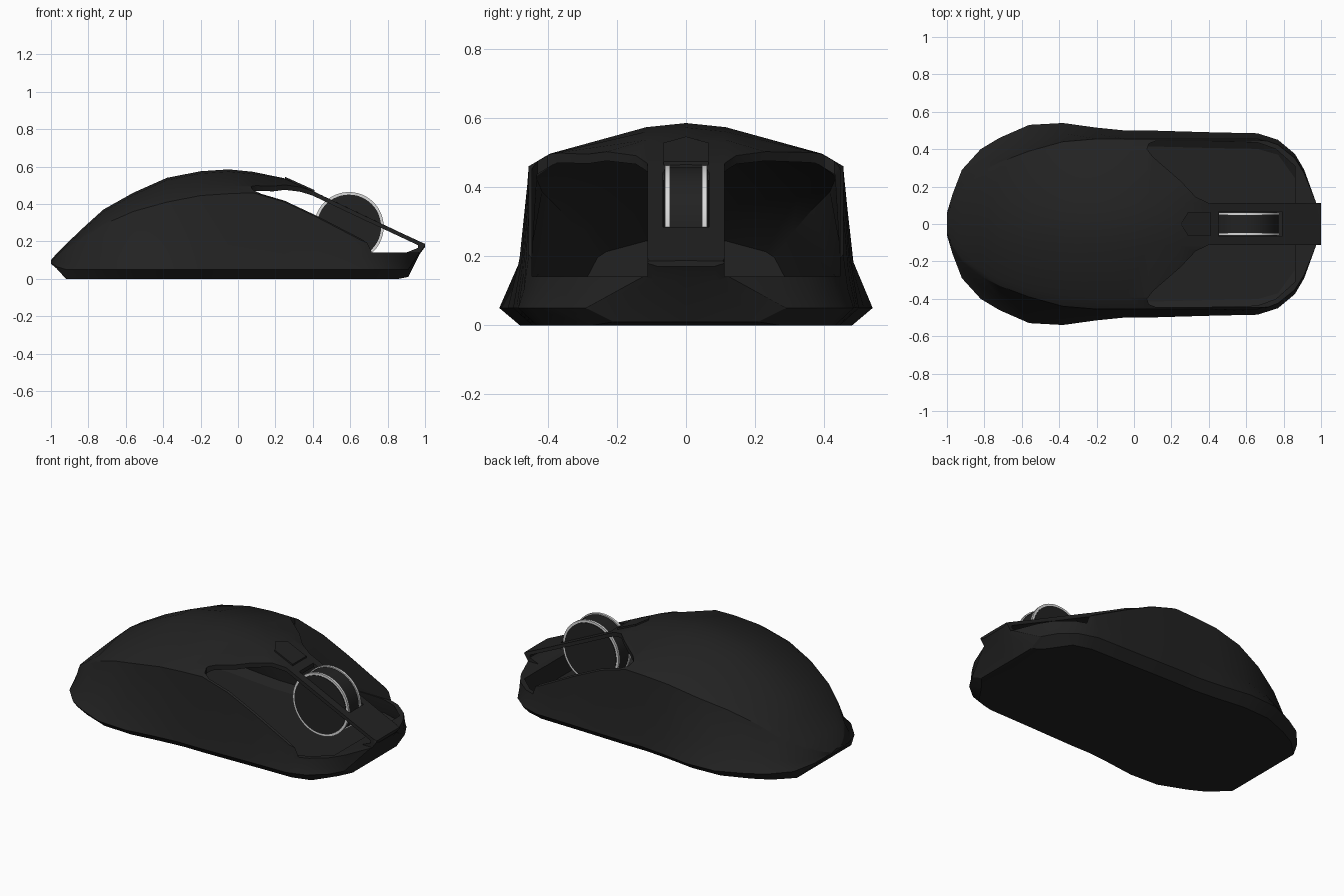
import bpy, bmesh, math

old = bpy.data.objects.get("Cube")
if old:
    bpy.data.objects.remove(old)


def material(name, value):
    m = bpy.data.materials.new(name)
    m.use_nodes = True
    m.diffuse_color = (value, value, value, 1)
    m.node_tree.nodes["Principled BSDF"].inputs["Base Color"].default_value = (value, value, value, 1)
    return m


BLACK = material("matte black", 0.016)
SILVER = material("light silver", 0.7)


def finish(name, bm, mat):
    bmesh.ops.recalc_face_normals(bm, faces=bm.faces)
    mesh = bpy.data.meshes.new(name)
    bm.to_mesh(mesh)
    bm.free()
    mesh.materials.append(mat)
    ob = bpy.data.objects.new(name, mesh)
    bpy.context.collection.objects.link(ob)
    return ob


def activate(ob):
    bpy.ops.object.select_all(action='DESELECT')
    ob.select_set(True)
    bpy.context.view_layer.objects.active = ob


def bridge(name, rings, mat=BLACK):
    """Skin a list of equal closed rings and cap both ends."""
    bm = bmesh.new()
    rows = [[bm.verts.new(p) for p in ring] for ring in rings]
    n = len(rows[0])
    for a, b in zip(rows, rows[1:]):
        for i in range(n):
            j = (i + 1) % n
            bm.faces.new((a[i], a[j], b[j], b[i]))
    bm.faces.new(rows[0])
    bm.faces.new(rows[-1])
    return finish(name, bm, mat)


def cut(target, cutter):
    activate(target)
    mod = target.modifiers.new("cut", 'BOOLEAN')
    mod.operation = 'DIFFERENCE'
    mod.solver = 'EXACT'
    mod.object = cutter
    bpy.ops.object.modifier_apply(modifier=mod.name)
    bpy.data.objects.remove(cutter)


# Cross-sections along the length:
# x, underside z, flare half width, shoulder half width, shoulder z, crown z
STATIONS = [
    (-1.0, .08, .06, .05, .095, .1),
    (-.97, .055, .16, .12, .12, .135),
    (-.92, 0, .29, .2, .15, .185),
    (-.82, 0, .4, .28, .22, .28),
    (-.72, 0, .46, .33, .29, .37),
    (-.56, 0, .53, .39, .36, .46),
    (-.38, 0, .54, .44, .41, .54),
    (-.2, 0, .515, .455, .445, .575),
    (-.05, 0, .5, .455, .455, .585),
    (.08, 0, .5, .455, .46, .572),
    (.25, 0, .495, .455, .41, .537),
    (.42, 0, .49, .455, .33, .46),
    (.66, 0, .485, .455, .205, .346),
    (.77, 0, .45, .42, .16, .294),
    (.86, 0, .375, .35, .15, .251),
    (.91, .01, .29, .27, .15, .228),
    (.97, .13, .125, .12, .165, .2),
    (1.0, .17, .113, .112, .18, .187),
]


def section(x, zb, wm, ws, zs, zc, inset=0):
    if inset:
        zb, wm, ws, zs, zc = zb + .02, wm - inset * 1.4, ws - inset, zs - inset, zc - inset
    wb = wm * (.72 if x > .8 else .89)
    zm = max(.05, zb + .01)
    ys = min(.115, .95 * ws)
    ztop = zc - (.012 if x < .2 else .001)
    half = [
        (wb, zb), (wm, zm),
        (ws + .45 * (wm - ws), zm + .35 * (zs - zm)),
        (ws, zs),
        (ws + .18 * (ys - ws), zs + .35 * (ztop - zs)),
        (ys, ztop),
    ]
    ring = [(0, zb)] + half + [(0, zc)] + [(-y, z) for y, z in reversed(half)]
    return [(x, y, z) for y, z in ring]


# Hollow shell
shell = bridge("shell", [section(*s) for s in STATIONS])
cavity = bridge("cavity_cutter", [section(*s, inset=.024) for s in STATIONS[3:15]])
cut(shell, cavity)

# Space below the front end of the centre strip
profile = [(.7, .14), (.9, .14), (.962, .165), (.962, .18), (.7, .303)]
cut(shell, bridge("tunnel_cutter", [[(x, y, z) for x, z in profile] for y in (-.118, .118)]))

# Button openings on both sides of the strip
opening = [(.07, .4), (.1, .36), (.25, .23), (.33, .145), (.4, .112), (1.02, .112),
           (1.02, .6), (.765, .6), (.73, .445), (.12, .445), (.08, .43)]
for side in (-1, 1):
    cut(shell, bridge("opening_cutter", [[(x, side * y, z) for x, y in opening] for z in (.141, .8)]))

# Wheel slot in the strip
slot = [(.455, -.067), (.79, -.067), (.79, .067), (.455, .067)]
cut(shell, bridge("slot_cutter", [[(x, y, z) for x, y in slot] for z in (.2, .7)]))
activate(shell)
bpy.ops.object.shade_smooth_by_angle(angle=math.radians(28))

# Small button behind the wheel, following the strip slope
plate = [(.25, 0), (.29, -.065), (.41, -.065), (.41, .065), (.29, .065)]
bridge("mode_button", [[(x, y, .537 - .45 * (x - .25) + h) for x, y in plate] for h in (-.01, .009)])


# Scroll wheel
def disc(name, radius, y0, y1, mat):
    steps = 48
    rings = [[(.593 + radius * math.cos(t * math.tau / steps), y,
               .278 + radius * math.sin(t * math.tau / steps)) for t in range(steps)]
             for y in (y0, y1)]
    ob = bridge(name, rings, mat)
    activate(ob)
    bpy.ops.object.shade_smooth_by_angle(angle=math.radians(30))


disc("wheel_tread", .179, -.05, .05, BLACK)
for label, s in (("left", 1), ("right", -1)):
    disc("wheel_ring_" + label, .186, s * .047, s * .061, SILVER)
    disc("wheel_cap_" + label, .172, s * .04, s * .064, BLACK)
